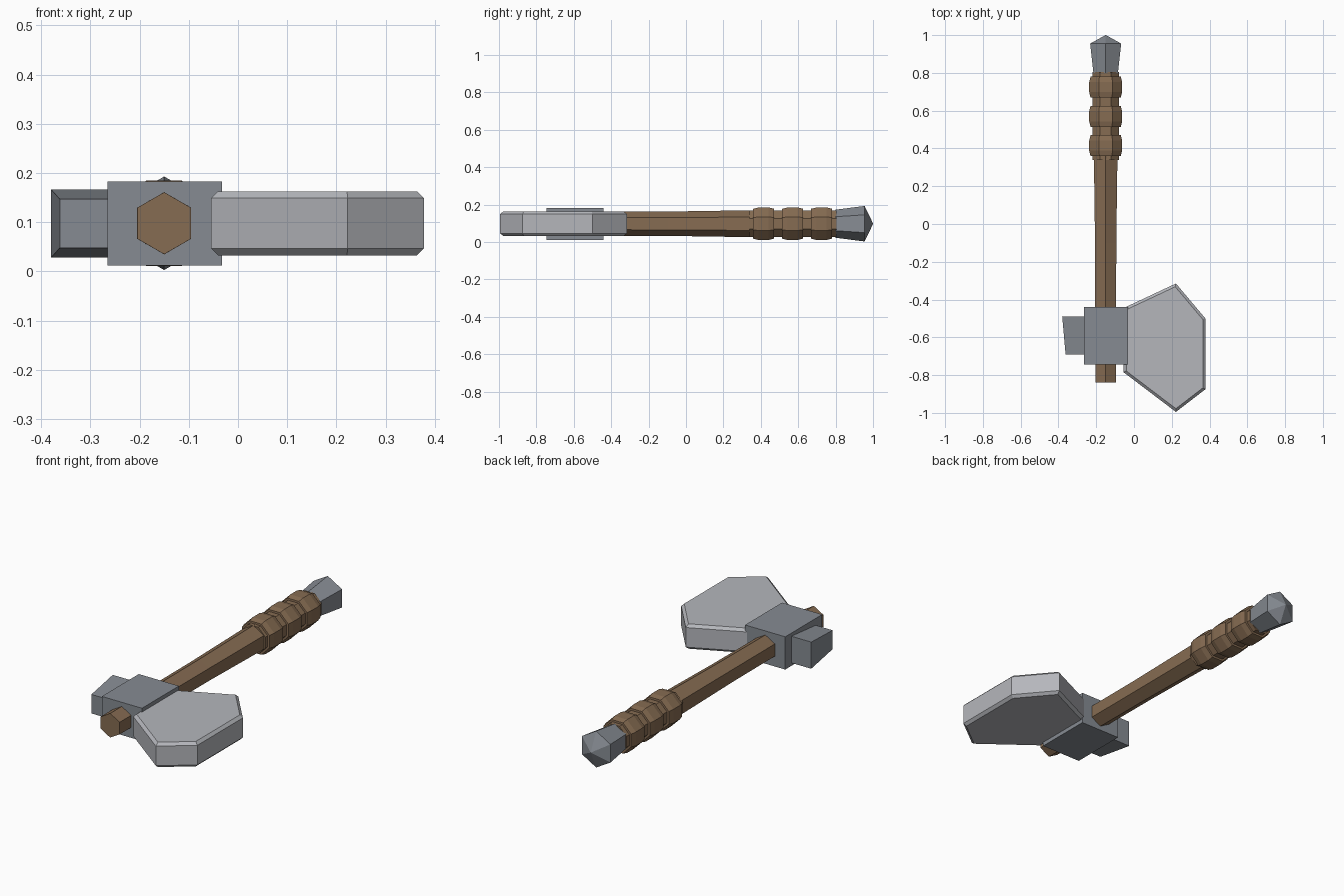
import bpy, bmesh
from math import cos, sin, pi

if "Cube" in bpy.data.objects:
    bpy.data.objects.remove(bpy.data.objects["Cube"])

AX, AZ = -0.15, 0.098   # handle axis, running along y


def material(name, rgb):
    m = bpy.data.materials.new(name)
    m.diffuse_color = (*rgb, 1)
    m.use_nodes = True
    m.node_tree.nodes["Principled BSDF"].inputs["Base Color"].default_value = m.diffuse_color
    return m


WOOD = material("wood", (0.24, 0.15, 0.085))
IRON = material("iron", (0.24, 0.26, 0.29))
STEEL = material("steel", (0.46, 0.47, 0.50))


def finish(name, bm, mat):
    bmesh.ops.recalc_face_normals(bm, faces=bm.faces)
    me = bpy.data.meshes.new(name)
    bm.to_mesh(me)
    bm.free()
    me.materials.append(mat)
    ob = bpy.data.objects.new(name, me)
    bpy.context.collection.objects.link(ob)
    return ob


def loft(name, loops, mat):
    """Skin a list of equal-length point loops and cap both ends."""
    bm = bmesh.new()
    rings = [[bm.verts.new(p) for p in loop] for loop in loops]
    n = len(rings[0])
    for a, b in zip(rings, rings[1:]):
        for i in range(n):
            j = (i + 1) % n
            bm.faces.new((a[i], a[j], b[j], b[i]))
    bm.faces.new(rings[0])
    bm.faces.new(rings[-1])
    bmesh.ops.remove_doubles(bm, verts=bm.verts, dist=0.0005)
    return finish(name, bm, mat)


def turned(name, profile, sides, phase, mat):
    """Faceted lathe about the handle axis; profile is (y, radius)."""
    loops = [[(AX + r * cos(phase + 2 * pi * i / sides), y,
               AZ + r * sin(phase + 2 * pi * i / sides)) for i in range(sides)]
             for y, r in profile]
    return loft(name, loops, mat)


def rect(y, x0, x1, z0, z1):
    return [(x0, y, z0), (x1, y, z0), (x1, y, z1), (x0, y, z1)]


# Hexagonal wooden shaft, ridge upwards
turned("shaft", [(-0.84, 0.063), (-0.10, 0.065), (0.36, 0.072)], 6, pi / 2, WOOD)

# Octagonal grip with three swollen wraps, flat side upwards
k = 1 / cos(pi / 8)
grip = [(0.34, 0.070 * k)]
for c in (0.415, 0.57, 0.725):
    grip += [(c - 0.056, 0.070 * k), (c - 0.0555, 0.080 * k), (c - 0.027, 0.087 * k),
             (c + 0.027, 0.087 * k), (c + 0.0555, 0.080 * k), (c + 0.056, 0.070 * k)]
grip.append((0.805, 0.070 * k))
turned("grip", grip, 8, pi / 8, WOOD)

# Flared metal pommel ending in a blunt point
bm_tip = 0.0015
turned("pommel", [(0.80, 0.075), (0.955, 0.095), (1.0, bm_tip)], 6, pi / 2, IRON)

# Block that holds the head on the shaft
loft("head_block", [rect(-0.745, -0.265, -0.033, 0.012, 0.183),
                    rect(-0.44, -0.265, -0.033, 0.012, 0.183)], IRON)

# Tapered poll behind the head
loft("poll", [rect(-0.692, -0.362, -0.262, 0.048, 0.147),
              rect(-0.49, -0.38, -0.262, 0.028, 0.167)], IRON)

# Six-sided blade with chamfered rims
outline = [(-0.055, -0.445), (0.222, -0.315), (0.378, -0.50),
           (0.378, -0.875), (0.222, -0.995), (-0.055, -0.785)]
blade = loft("blade", [[(x, y, z) for x, y in outline] for z in (0.033, 0.163)], STEEL)
bm = bmesh.new()
bm.from_mesh(blade.data)
rims = [e for e in bm.edges if abs(e.verts[0].co.z - e.verts[1].co.z) < 0.001]
bmesh.ops.bevel(bm, geom=rims, offset=0.014, segments=1, affect='EDGES')
bm.to_mesh(blade.data)
bm.free()
